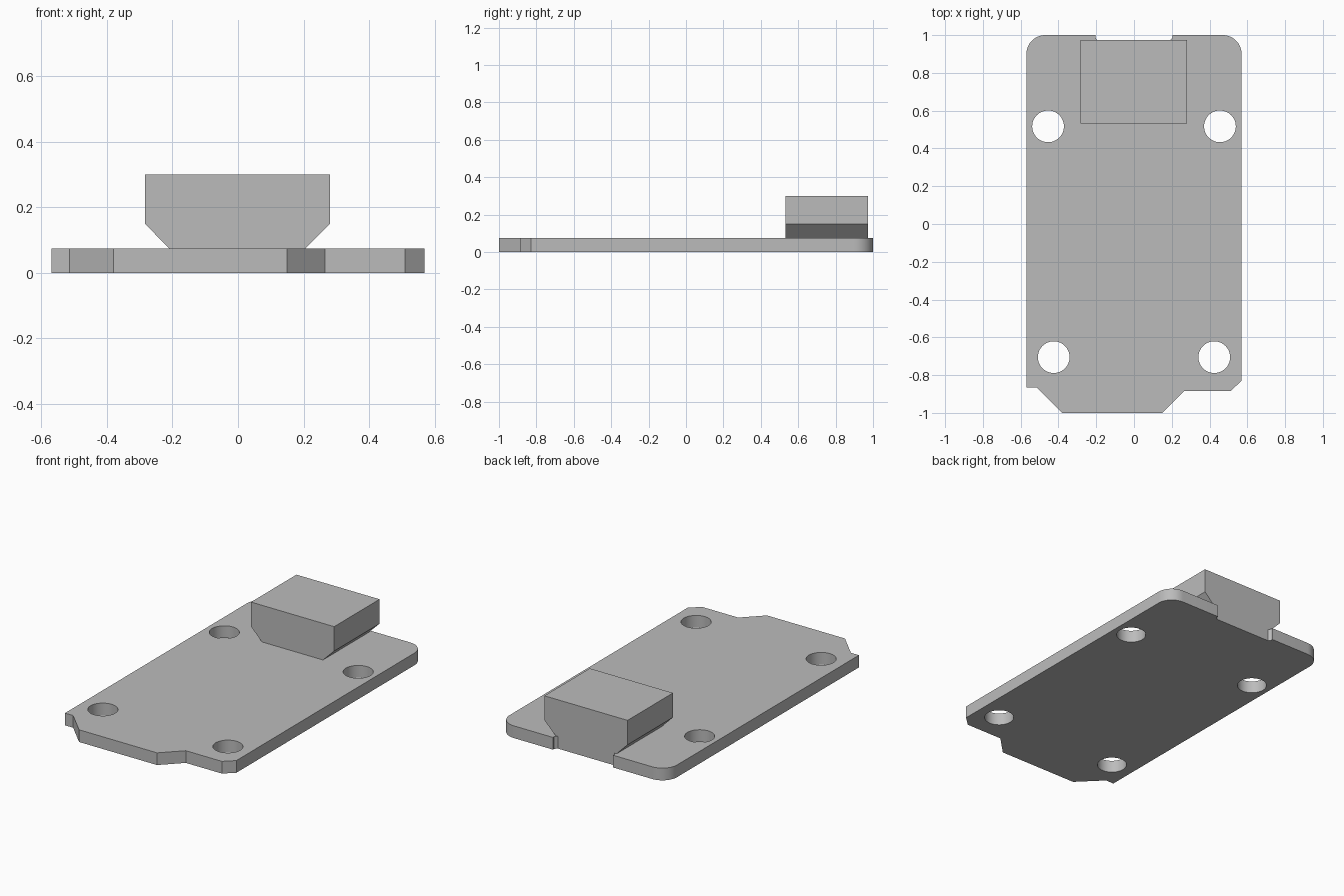
import bpy, bmesh, math

cube = bpy.data.objects.get("Cube")
if cube:
    bpy.data.objects.remove(cube, do_unlink=True)

THICK = 0.075

grey = bpy.data.materials.new("plain_grey")
grey.use_nodes = True
colour = (0.5, 0.5, 0.5, 1)
grey.diffuse_color = colour
grey.node_tree.nodes["Principled BSDF"].inputs["Base Color"].default_value = colour


def prism(name, points, direction):
    """Extrude a closed 3D outline along a direction."""
    bm = bmesh.new()
    face = bm.faces.new([bm.verts.new(p) for p in points])
    top = bmesh.ops.extrude_face_region(bm, geom=[face])["geom"]
    moved = [v for v in top if isinstance(v, bmesh.types.BMVert)]
    bmesh.ops.translate(bm, verts=moved, vec=direction)
    bmesh.ops.recalc_face_normals(bm, faces=bm.faces)
    mesh = bpy.data.meshes.new(name)
    bm.to_mesh(mesh)
    bm.free()
    mesh.materials.append(grey)
    obj = bpy.data.objects.new(name, mesh)
    bpy.context.collection.objects.link(obj)
    return obj


def arc(cx, cy, radius, start, end, steps):
    angles = [math.radians(start + (end - start) * i / steps) for i in range(steps + 1)]
    return [(cx + radius * math.cos(a), cy + radius * math.sin(a)) for a in angles]


# Board outline: notched back edge, rounded back corners, stepped front tab
outline = [(-0.57, -0.865), (-0.515, -0.865), (-0.38, -1), (0.15, -1),
           (0.265, -0.885), (0.51, -0.885), (0.57, -0.83)]
outline += arc(0.47, 0.9, 0.1, 0, 90, 12)
outline += [(0.205, 1), (0.205, 0.988), (0.19, 0.973), (-0.195, 0.973), (-0.205, 0.988), (-0.205, 1)]
outline += arc(-0.47, 0.9, 0.1, 90, 180, 12)
board = prism("board", [(x, y, 0) for x, y in outline], (0, 0, THICK))

# Four mounting holes
for side in (-1, 1):
    for x, y in ((0.455, 0.517), (0.425, -0.705)):
        ring = arc(side * x, y, 0.084, 0, 352.5, 47)
        cutter = prism("hole_cutter", [(px, py, -0.1) for px, py in ring], (0, 0, 0.3))
        cutter.hide_render = True
        mod = board.modifiers.new("hole", "BOOLEAN")
        mod.operation = "DIFFERENCE"
        mod.solver = "EXACT"
        mod.object = cutter
        bpy.context.view_layer.objects.active = board
        bpy.ops.object.modifier_apply(modifier=mod.name)
        bpy.data.objects.remove(cutter, do_unlink=True)

bpy.ops.object.select_all(action="DESELECT")
board.select_set(True)
bpy.context.view_layer.objects.active = board
bpy.ops.object.shade_smooth_by_angle(angle=math.radians(20))

# Connector block with sloped lower sides
profile = [(-0.21, THICK), (0.205, THICK), (0.281, 0.15), (0.281, 0.3), (-0.284, 0.3), (-0.284, 0.15)]
prism("connector_block", [(x, 0.532, z) for x, z in profile], (0, 0.441, 0))
